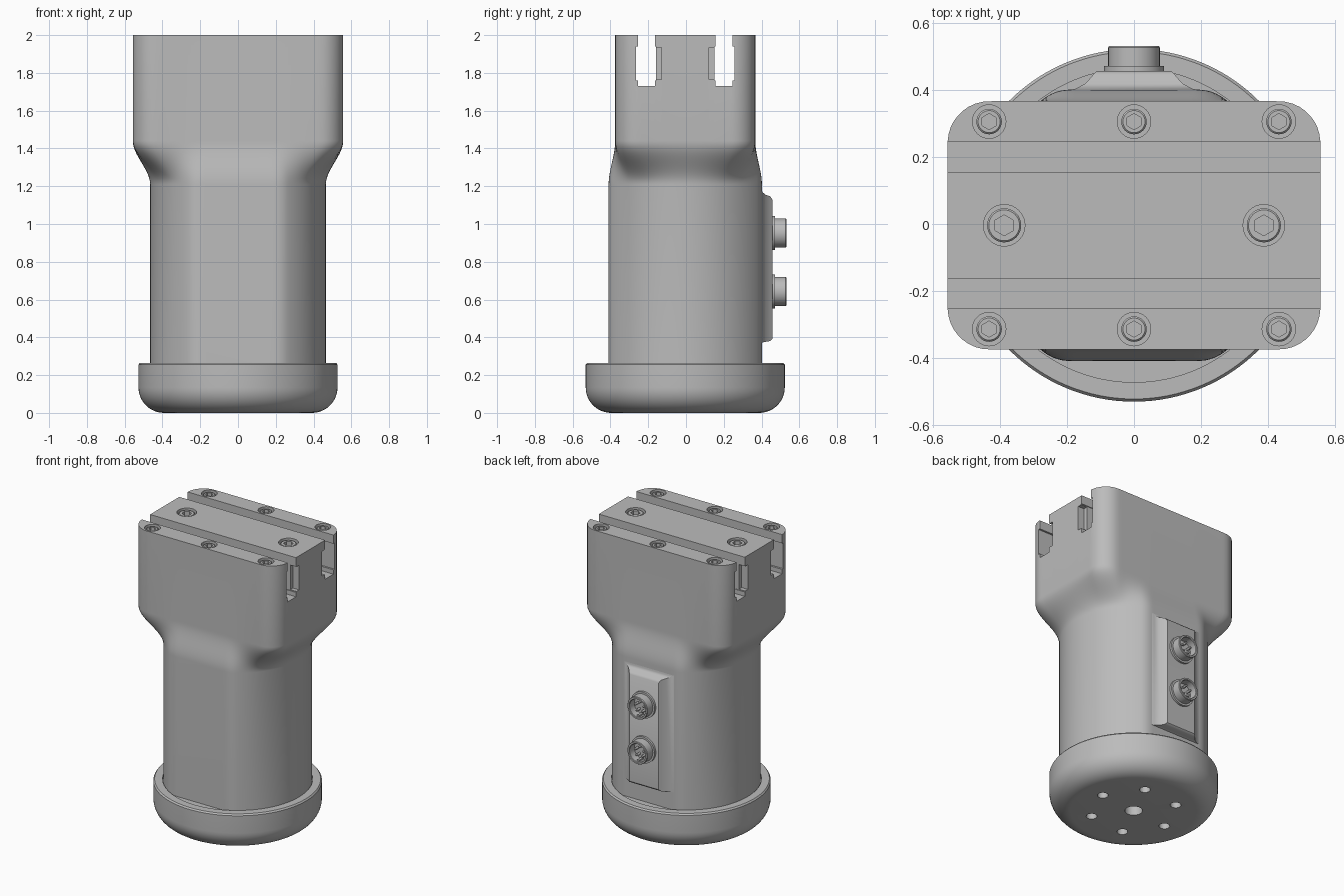
import bpy, bmesh
from math import pi, sin, cos, radians, hypot, sqrt
from mathutils import Matrix, Vector

if "Cube" in bpy.data.objects:
    bpy.data.objects.remove(bpy.data.objects["Cube"], do_unlink=True)

YC = -0.004  # centre line of the housing

metal = bpy.data.materials.new("satin_grey")
metal.use_nodes = True
grey = (0.5, 0.5, 0.5, 1)
metal.diffuse_color = grey
metal.node_tree.nodes["Principled BSDF"].inputs["Base Color"].default_value = grey


def finish(bm, name, loc=(0, 0, 0)):
    bmesh.ops.remove_doubles(bm, verts=bm.verts, dist=1e-5)
    bmesh.ops.recalc_face_normals(bm, faces=bm.faces)
    me = bpy.data.meshes.new(name)
    bm.to_mesh(me)
    bm.free()
    me.materials.append(metal)
    ob = bpy.data.objects.new(name, me)
    bpy.context.collection.objects.link(ob)
    ob.location = loc
    return ob


def smooth(ob, angle=32):
    bpy.ops.object.select_all(action="DESELECT")
    bpy.context.view_layer.objects.active = ob
    ob.select_set(True)
    bpy.ops.object.shade_smooth_by_angle(angle=radians(angle))


def lathe(name, profile, loc=(0, 0, 0), segs=48, to_back=False):
    bm = bmesh.new()
    vs = [bm.verts.new((r, 0, z)) for r, z in profile]
    es = [bm.edges.new(p) for p in zip(vs, vs[1:])]
    bmesh.ops.spin(bm, geom=vs + es, cent=(0, 0, 0), axis=(0, 0, 1),
                   angle=2 * pi, steps=segs, use_duplicate=False)
    if to_back:  # turn the axis from up to backwards
        bmesh.ops.rotate(bm, verts=bm.verts, matrix=Matrix.Rotation(-pi / 2, 3, "X"))
    return finish(bm, name, loc)


def rod(name, r, z0, z1, x=0, y=0, segs=32):
    return lathe(name, [(0, z0), (r, z0), (r, z1), (0, z1)], (x, y, 0), segs)


def box(name, lo, hi):
    bm = bmesh.new()
    bmesh.ops.create_cube(bm, size=1)
    lo, hi = Vector(lo), Vector(hi)
    for v in bm.verts:
        v.co = Vector([(a + b) / 2 + c * (b - a) for a, b, c in zip(lo, hi, v.co)])
    return finish(bm, name)


def cut(ob, cutters):
    for c in cutters:
        c.hide_render = True
        m = ob.modifiers.new("cut", "BOOLEAN")
        m.operation, m.solver, m.object = "DIFFERENCE", "EXACT", c
        bpy.context.view_layer.objects.active = ob
        bpy.ops.object.modifier_apply(modifier=m.name)
        bpy.data.objects.remove(c, do_unlink=True)


# Housing: a flat-sided cylinder lofted into a rounded rectangular head
def round_radius(a):
    return min(0.465, 0.405 / max(abs(sin(a)), 1e-6))


def head_radius(a, hx=0.557, hy=0.371, r=0.125):
    c, s = abs(cos(a)), abs(sin(a))
    d = min(hx / max(c, 1e-6), hy / max(s, 1e-6))
    ix, iy = hx - r, hy - r
    if d * c > ix and d * s > iy:  # ray meets the corner arc
        b = c * ix + s * iy
        d = b + sqrt(b * b - ix * ix - iy * iy + r * r)
    return d


N = 192
bm = bmesh.new()
levels = [0.24, 1.21] + [1.21 + 0.23 * i / 14 for i in range(1, 15)] + [2.0]
rings = []
for z in levels:
    t = min(max((z - 1.21) / 0.23, 0), 1)
    t = t * t * (3 - 2 * t)
    ring = []
    for i in range(N):
        a = 2 * pi * i / N
        base = sum(round_radius(a + k * 2 * pi / N) for k in (-2, -1, 0, 1, 2)) / 5
        rad = base + (head_radius(a) - base) * t
        ring.append(bm.verts.new((rad * cos(a), rad * sin(a), z)))
    rings.append(ring)
for lo, hi in zip(rings, rings[1:]):
    for i in range(N):
        j = (i + 1) % N
        bm.faces.new((lo[i], lo[j], hi[j], hi[i]))
bm.faces.new(rings[0])
bm.faces.new(rings[-1])
housing = finish(bm, "housing", (0, YC, 0))

# Undercut grooves across the top, with pockets at both ends
cutters = []
for s in (-1, 1):
    def span(name, near, far, x0, x1, z0, z1):
        ys = sorted((YC + s * near, YC + s * far))
        return box(name, (x0, ys[0], z0), (x1, ys[1], z1))
    cutters.append(span("groove_cutter", 0.159, 0.249, -0.7, 0.7, 1.73, 2.1))
    cutters.append(span("undercut_cutter", 0.154, 0.262, -0.71, 0.71, 1.76, 1.94))
    for x0, x1 in ((-0.72, -0.51), (0.51, 0.72)):
        cutters.append(span("pocket_cutter", 0.125, 0.22, x0, x1, 1.765, 1.935))

# Counterbored socket bolts
bolts = [(x, YC + s * 0.31, 0.05, 0.038, 0.024)
         for s in (-1, 1) for x in (-0.433, 0, 0.433)]
bolts += [(x, YC, 0.062, 0.051, 0.031) for x in (-0.388, 0.388)]
for x, y, bore, head, hexa in bolts:
    cutters.append(rod("counterbore_cutter", bore, 1.962, 2.1, x, y))
    bolt = lathe("socket_bolt", [(0, 1.955), (head, 1.955), (head, 1.988),
                                 (head - 0.005, 1.993), (0, 1.993)], (x, y, 0), 32)
    socket = rod("socket_cutter", hexa, 1.968, 2.1, x, y, 6)
    socket.rotation_euler.z = pi / 6
    bpy.context.view_layer.update()
    cut(bolt, [socket])
    smooth(bolt)
bpy.context.view_layer.update()
cut(housing, cutters)
smooth(housing)

# Rounded base cap with mounting holes underneath
R, F = 0.527, 0.135
profile = [(0, 0)]
profile += [(R - F + F * sin(a), F - F * cos(a)) for a in [pi / 2 * i / 12 for i in range(13)]]
profile += [(R, 0.255), (R - 0.008, 0.265), (0.469, 0.265), (0.469, 0.25), (0, 0.25)]
cap = lathe("base_cap", profile, (0, YC, 0), 128)
holes = [rod("centre_hole_cutter", 0.055, -0.1, 0.07, 0, YC)]
for k in range(6):
    a = radians(5 + 60 * k)
    holes.append(rod("hole_cutter", 0.034, -0.1, 0.06, 0.272 * cos(a), YC + 0.272 * sin(a)))
bpy.context.view_layer.update()
cut(cap, holes)
smooth(cap)

# Connector panel with flared sides on the back
bm = bmesh.new()
loops = []
for y, hx, z0, z1 in ((0.36, 0.27, 0.37, 1.2), (0.398, 0.21, 0.37, 1.19),
                      (0.404, 0.175, 0.373, 1.17), (0.42, 0.145, 0.376, 1.155),
                      (0.445, 0.123, 0.38, 1.147), (0.457, 0.112, 0.392, 1.13)):
    loops.append([bm.verts.new((x, y, z)) for x, z in
                  ((-hx, z0), (hx, z0), (hx, z1), (-hx, z1))])
for lo, hi in zip(loops, loops[1:]):
    for i in range(4):
        bm.faces.new((lo[i], lo[i - 1], hi[i - 1], hi[i]))
bm.faces.new(loops[0])
bm.faces.new(loops[-1])
smooth(finish(bm, "connector_panel"), 40)

# Round connectors with pins and a key
for z in (0.952, 0.643):
    shell = lathe("connector_shell", [
        (0, 0), (0.09, 0), (0.09, 0.016), (0.077, 0.016), (0.077, 0.072), (0.074, 0.076),
        (0.064, 0.076), (0.061, 0.072), (0.061, 0.02), (0, 0.02)], (0, 0.456, z), 48, True)
    smooth(shell)
    for k in range(5):
        a = radians(90 + 72 * k)
        pin = lathe("connector_pin", [(0, 0.015), (0.008, 0.015), (0.008, 0.052),
                                      (0.004, 0.058), (0, 0.058)],
                    (0.034 * cos(a), 0.456, z + 0.034 * sin(a)), 12, True)
        smooth(pin)
    box("connector_key", (-0.008, 0.47, z - 0.064), (0.008, 0.52, z - 0.05))
